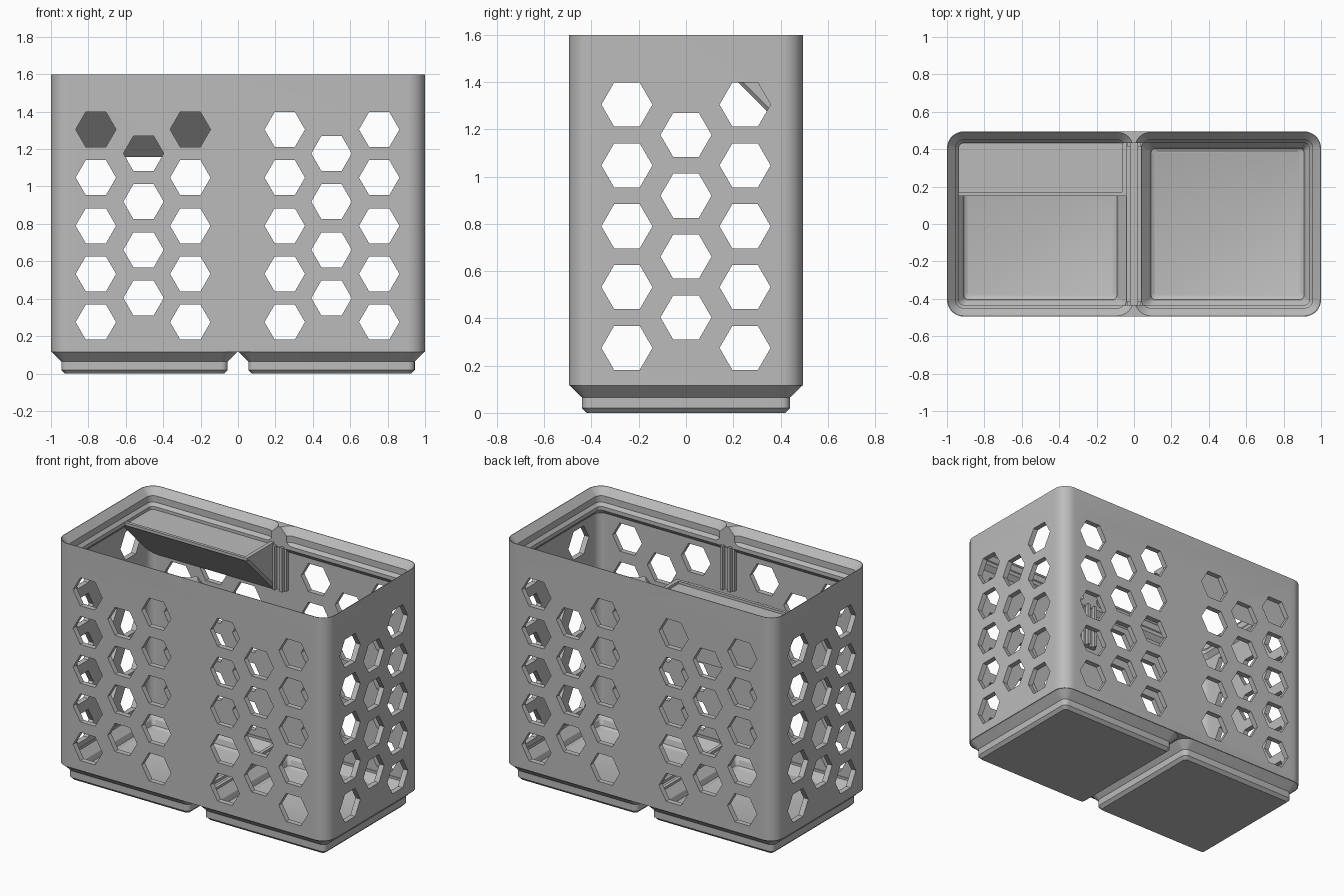
import bpy, bmesh, math
from mathutils import Matrix, Vector

if "Cube" in bpy.data.objects:
    bpy.data.objects.remove(bpy.data.objects["Cube"])

grey = bpy.data.materials.new("mid grey plastic")
grey.use_nodes = True
grey.diffuse_color = (0.5, 0.5, 0.5, 1)
grey.node_tree.nodes["Principled BSDF"].inputs["Base Color"].default_value = (0.5, 0.5, 0.5, 1)

HALF_X, HALF_Y, RADIUS, TOP = 1.0, 0.495, 0.09, 1.6
CELL = 0.5       # half width of one compartment
WALL = 0.035


def add_object(name, bm):
    bmesh.ops.recalc_face_normals(bm, faces=bm.faces)
    mesh = bpy.data.meshes.new(name)
    bm.to_mesh(mesh)
    bm.free()
    mesh.materials.append(grey)
    ob = bpy.data.objects.new(name, mesh)
    bpy.context.scene.collection.objects.link(ob)
    return ob


def loft(name, cx, half_x, profile, steps=8):
    """Rounded rectangle stacked through (inset, z) levels."""
    bm = bmesh.new()
    rings = []
    for inset, z in profile:
        hx, hy = half_x - inset, HALF_Y - inset
        r = max(RADIUS - inset, 0.02)
        ring = []
        for corner, (sx, sy) in enumerate([(1, 1), (-1, 1), (-1, -1), (1, -1)]):
            for i in range(steps + 1):
                a = (corner + i / steps) * math.pi / 2
                ring.append(bm.verts.new((cx + sx * (hx - r) + r * math.cos(a),
                                          sy * (hy - r) + r * math.sin(a), z)))
        rings.append(ring)
    n = len(rings[0])
    for a, b in zip(rings, rings[1:]):
        for i in range(n):
            j = (i + 1) % n
            bm.faces.new((a[i], a[j], b[j], b[i]))
    bm.faces.new(rings[0])
    bm.faces.new(rings[-1])
    return add_object(name, bm)


def box(name, x0, x1, y0, y1, z0, z1):
    bm = bmesh.new()
    centre = Vector(((x0 + x1) / 2, (y0 + y1) / 2, (z0 + z1) / 2))
    size = Matrix.Diagonal((x1 - x0, y1 - y0, z1 - z0, 1))
    bmesh.ops.create_cube(bm, size=1, matrix=Matrix.Translation(centre) @ size)
    return add_object(name, bm)


def boolean(target, tool, operation):
    """Combine two solids, bake the result and drop the tool."""
    tool.hide_render = True
    mod = target.modifiers.new("cut", 'BOOLEAN')
    mod.operation, mod.object, mod.solver = operation, tool, 'EXACT'
    depsgraph = bpy.context.evaluated_depsgraph_get()
    baked = bpy.data.meshes.new_from_object(target.evaluated_get(depsgraph))
    target.modifiers.clear()
    target.data = baked
    bpy.data.objects.remove(tool)


def hex_cutter(name, columns, along_y):
    """Staggered hexagonal prisms running through both opposite walls."""
    bm = bmesh.new()
    for k, c in enumerate(columns):
        middle = k % 3 == 1
        for row in range(4 if middle else 5):
            z = 0.275 + 0.2575 * row + (0.129 if middle else 0)
            if along_y:
                m = Matrix.Translation((c, 0, z)) @ Matrix.Rotation(math.pi / 2, 4, 'X')
            else:
                m = (Matrix.Translation((0, c, z)) @ Matrix.Rotation(math.pi / 2, 4, 'Z')
                     @ Matrix.Rotation(math.pi / 2, 4, 'X'))
            made = bmesh.ops.create_cone(bm, cap_ends=True, segments=6, radius1=0.108,
                                         radius2=0.108, depth=3)
            # put a corner of each hexagon on its sideways axis
            first = made["verts"][0].co
            turn = Matrix.Rotation(-math.atan2(first.y, first.x), 4, 'Z')
            bmesh.ops.transform(bm, matrix=m @ turn, verts=made["verts"])
    return add_object(name, bm)


# Outer body with two stepped feet
bin_shell = loft("bin_shell", 0, HALF_X, [(0, 0.115), (0, TOP)])
foot = [(0.075, 0), (0.055, 0.02), (0.055, 0.065), (0.004, 0.115), (0.004, 0.125)]
for cx in (-CELL, CELL):
    boolean(bin_shell, loft("foot", cx, CELL, foot), 'UNION')

# Main cavity, leaving an overhanging lip
cavity = [(WALL, 0.15), (WALL, 1.435), (0.062, 1.465), (0.062, TOP + 0.1)]
boolean(bin_shell, loft("cavity_cutter", 0, HALF_X, cavity), 'DIFFERENCE')

# Stacking recess in the lip and hollow floor of each compartment
recess = [(0.062, 1.49), (0.045, 1.511), (0.045, 1.554), (0.004, TOP), (0.004, TOP + 0.1)]
pocket = [(0.11, 0.04), (0.092, 0.05), (0.083, 0.085), (0.04, 0.135), (0.04, 0.3)]
for cx in (-CELL, CELL):
    boolean(bin_shell, loft("lip_cutter", cx, CELL, recess), 'DIFFERENCE')
    boolean(bin_shell, loft("pocket_cutter", cx, CELL, pocket), 'DIFFERENCE')

# Divider slot in the floor ridge
boolean(bin_shell, box("slot_cutter", -0.018, 0.018, -0.44, 0.44, 0.132, 0.3), 'DIFFERENCE')

# Hexagonal wall openings
columns_x = (-0.76, -0.505, -0.255, 0.25, 0.5, 0.755)
boolean(bin_shell, hex_cutter("long_wall_cutter", columns_x, True), 'DIFFERENCE')
boolean(bin_shell, hex_cutter("short_wall_cutter", (-0.25, 0, 0.25), False), 'DIFFERENCE')

# Divider guides on the front and back walls
for side, label in ((-1, "front"), (1, "back")):
    def guide(name, x0, x1, depth):
        y0, y1 = sorted((side * (HALF_Y - WALL + 0.005), side * depth))
        return box(name, x0, x1, y0, y1, 1.18, 1.475)
    guide(label + "_guide_plate", -0.05, 0.05, 0.437)
    for s, hand in ((-1, "right"), (1, "left")):
        x0, x1 = sorted((s * 0.018, s * 0.036))
        guide(label + "_guide_rib_" + hand, x0, x1, 0.412)

# Wedge-shaped label shelf in the back of the right compartment
bm = bmesh.new()
wedge = [(0.15, 1.47), (0.462, 1.47), (0.462, 1.158)]
face = bm.faces.new([bm.verts.new((-0.968, y, z)) for y, z in wedge])
out = bmesh.ops.extrude_face_region(bm, geom=[face])
end = [v for v in out["geom"] if isinstance(v, bmesh.types.BMVert)]
bmesh.ops.translate(bm, vec=(0.928, 0, 0), verts=end)
slant = [e for e in bm.edges if all(v.co.x > -0.1 for v in e.verts)
         and abs(e.verts[0].co.y - e.verts[1].co.y) > 0.1
         and abs(e.verts[0].co.z - e.verts[1].co.z) > 0.1]
bmesh.ops.bevel(bm, geom=slant, offset=0.015, segments=1, affect='EDGES')
add_object("label_shelf", bm)
box("shelf_front_rim", -0.968, -0.04, 0.15, 0.17, 1.468, 1.487)
box("shelf_side_rim", -0.065, -0.04, 0.17, 0.46, 1.468, 1.487)

# Smooth the rounded corners and keep the edges sharp
bpy.ops.object.select_all(action='DESELECT')
bin_shell.select_set(True)
bpy.context.view_layer.objects.active = bin_shell
bpy.ops.object.shade_smooth_by_angle(angle=math.radians(25))
